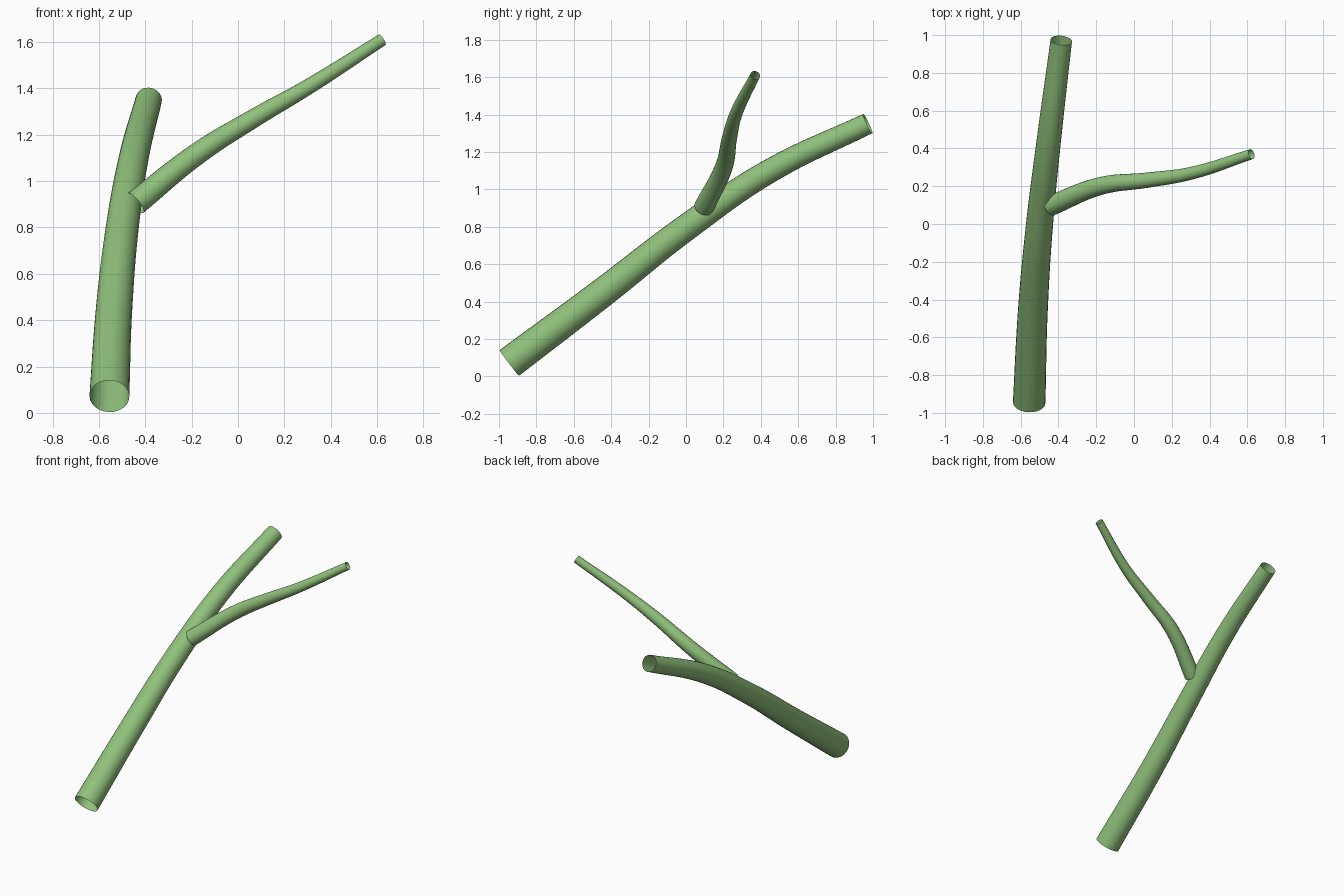
import bpy

cube = bpy.data.objects.get("Cube")
if cube:
    bpy.data.objects.remove(cube, do_unlink=True)

# Single flat leaf-green colour
green = bpy.data.materials.new("stem_green")
green.use_nodes = True
colour = (0.28, 0.53, 0.20, 1.0)
green.diffuse_color = colour
green.node_tree.nodes["Principled BSDF"].inputs["Base Color"].default_value = colour


def tapered_tube(name, path, r_start, r_end):
    """Open-ended smooth tube swept along a path, tapering evenly."""
    curve = bpy.data.curves.new(name + "_path", "CURVE")
    curve.dimensions = "3D"
    curve.resolution_u = 8
    curve.bevel_depth = 1.0
    curve.bevel_resolution = 10
    curve.use_fill_caps = False
    spline = curve.splines.new("BEZIER")
    spline.bezier_points.add(len(path) - 1)
    for i, (point, co) in enumerate(zip(spline.bezier_points, path)):
        point.co = co
        point.handle_left_type = point.handle_right_type = "AUTO"
        point.radius = r_start + (r_end - r_start) * i / (len(path) - 1)
    helper = bpy.data.objects.new(name + "_path", curve)
    bpy.context.collection.objects.link(helper)

    # Bake the sweep to a mesh and drop the curve
    bpy.context.view_layer.update()
    graph = bpy.context.evaluated_depsgraph_get()
    mesh = bpy.data.meshes.new_from_object(helper.evaluated_get(graph))
    bpy.data.objects.remove(helper, do_unlink=True)
    mesh.name = name
    mesh.materials.clear()
    mesh.materials.append(green)
    mesh.shade_smooth()
    obj = bpy.data.objects.new(name, mesh)
    bpy.context.collection.objects.link(obj)
    return obj


# Main stem, leaning back and rising
tapered_tube("main_stem", [
    (-0.555, -0.945, 0.072),
    (-0.535, -0.45, 0.445),
    (-0.500, 0.00, 0.795),
    (-0.450, 0.45, 1.10),
    (-0.385, 0.972, 1.352),
], 0.086, 0.057)

# Side branch, leaving the stem toward the left
tapered_tube("side_branch", [
    (-0.442, 0.097, 0.905),
    (-0.170, 0.203, 1.122),
    (0.070, 0.232, 1.272),
    (0.300, 0.268, 1.405),
    (0.622, 0.370, 1.610),
], 0.054, 0.027)
